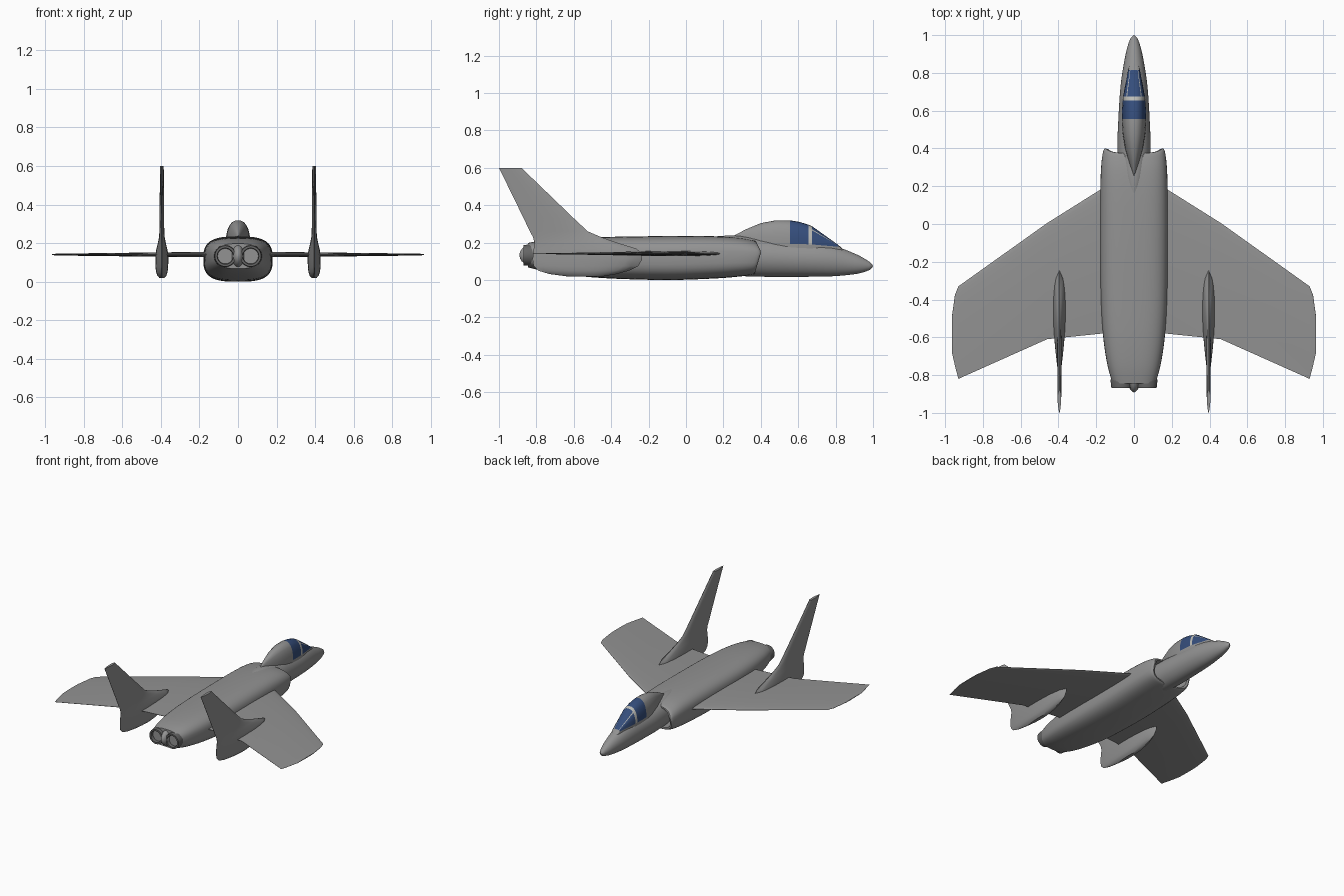
import bpy, bmesh, math

if "Cube" in bpy.data.objects:
    bpy.data.objects.remove(bpy.data.objects["Cube"])


def material(name, rgb):
    m = bpy.data.materials.new(name)
    m.diffuse_color = (*rgb, 1)
    m.use_nodes = True
    m.node_tree.nodes["Principled BSDF"].inputs["Base Color"].default_value = m.diffuse_color
    return m


GREY = material("airframe_grey", (0.29, 0.29, 0.29))
BLUE = material("canopy_blue", (0.035, 0.075, 0.2))
PALE = material("frame_pale_grey", (0.5, 0.5, 0.47))
DARK = material("nozzle_dark_grey", (0.13, 0.13, 0.13))


def loft(name, rings, mats=(GREY,), pick=None, mirror=False, angle=35):
    """Skin a closed surface through rings; pick(ring, side) gives a material index."""
    bm = bmesh.new()
    vs = [[bm.verts.new(p) for p in r] for r in rings]
    n = len(rings[0])
    for i in range(len(vs) - 1):
        for j in range(n):
            k = (j + 1) % n
            f = bm.faces.new((vs[i][j], vs[i][k], vs[i + 1][k], vs[i + 1][j]))
            f.material_index = pick(i, j) if pick else 0
    bm.faces.new(vs[0])
    bm.faces.new(vs[-1])
    bmesh.ops.recalc_face_normals(bm, faces=bm.faces)
    me = bpy.data.meshes.new(name)
    bm.to_mesh(me)
    bm.free()
    ob = bpy.data.objects.new(name, me)
    bpy.context.collection.objects.link(ob)
    for m in mats:
        me.materials.append(m)
    if mirror:
        ob.modifiers.new("mirror", 'MIRROR').use_mirror_merge = False
    bpy.ops.object.select_all(action='DESELECT')
    bpy.context.view_layer.objects.active = ob
    ob.select_set(True)
    bpy.ops.object.shade_smooth_by_angle(angle=math.radians(angle))
    return ob


def power(v, e):
    return math.copysign(abs(v) ** e, v)


def oval(y, hw, zb, zt, n=2.0, count=40, x=0.0):
    """Superellipse cross-section across the aircraft."""
    zc, hh = (zb + zt) / 2, (zt - zb) / 2
    ring = []
    for i in range(count):
        a = 2 * math.pi * i / count
        ring.append((x + hw * power(math.cos(a), 2 / n), y,
                     zc + hh * power(math.sin(a), 2 / n)))
    return ring


def smooth(rows, steps=4):
    """Catmull-Rom interpolation between section rows."""
    out = []
    for i in range(len(rows) - 1):
        p = [rows[max(i - 1, 0)], rows[i], rows[i + 1], rows[min(i + 2, len(rows) - 1)]]
        for s in range(steps):
            t = s / steps
            out.append([0.5 * (2 * b + (c - a) * t + (2 * a - 5 * b + 4 * c - d) * t * t
                               + (3 * b - a - 3 * c + d) * t ** 3)
                        for a, b, c, d in zip(*p)])
    return out + [list(rows[-1])]


# Forward fuselage: y, half width, bottom, top
nose = [(1.0, .002, .073, .077), (.985, .018, .055, .095), (.95, .031, .042, .117),
        (.9, .044, .031, .142), (.8, .062, .021, .18), (.7, .074, .018, .2),
        (.55, .083, .017, .212), (.4, .088, .018, .225), (.25, .078, .03, .238),
        (.1, .01, .1, .228)]
loft("forward_fuselage", [oval(*r) for r in nose[:1] + [tuple(r) for r in smooth(nose[1:])]])

# Main body with open intake at the front: y, half width, bottom, top, squareness
body = [(.39, .152, .035, .205, 3), (.375, .164, .027, .214, 3), (.3, .174, .018, .227, 3),
        (.15, .179, .008, .234, 3), (-.1, .18, .0, .235, 3), (-.4, .176, .008, .231, 3),
        (-.6, .163, .024, .226, 2.9), (-.75, .14, .045, .215, 2.8), (-.845, .113, .068, .198, 2.7)]
intake = [(.2, .13, .05, .19, 3), (.385, .138, .045, .195, 3)]


def slant(ring):
    out = []
    for x, y, z in ring:
        w = min(1, max(0, (y - .15) / .2))
        out.append((x, y - w * (.5 * max(0, z - .15) + .3 * max(0, .15 - z) - .012), z))
    return out


loft("main_body", [slant(oval(*r)) for r in intake + smooth(body)], angle=40)

# Canopy: y, half width, sill height, top
canopy = [(.85, .02, .15, .155), (.815, .031, .178, .187), (.675, .058, .19, .287),
          (.655, .06, .191, .296), (.605, .063, .192, .311), (.555, .064, .194, .319),
          (.48, .06, .2, .319), (.4, .047, .2, .304), (.32, .025, .2, .271),
          (.25, .003, .2, .234)]
half = [0, 12, 24, 36, 48, 54, 66, 78]
angles = half + [90] + [180 - a for a in reversed(half)]


def hood(y, hw, zs, zt):
    arc = [(hw * power(math.cos(math.radians(a)), .87), y,
            zs + (zt - zs) * math.sin(math.radians(a)) ** .87) for a in angles]
    return [(hw, y, .14)] + arc + [(-hw, y, .14)]


def canopy_colour(i, j):
    if not 1 <= j <= 16 or i not in (1, 2, 3, 4):
        return 0
    if i == 2 or (i == 1 and j in (5, 12)):
        return 2
    return 1


loft("canopy", [hood(*r) for r in canopy], (GREY, BLUE, PALE), canopy_colour)

# Wings: x, leading edge y, trailing edge y, half thickness
wing = [(.08, .245, -.575, .018), (.17, .187, -.58, .017), (.46, .005, -.61, .013),
        (.93, -.33, -.82, .006), (.948, -.375, -.75, .005), (.964, -.49, -.68, .003)]


def airfoil(x, le, te, t):
    us = [0, .01, .04, .1, .2, .35, .55, .78, 1]
    shape = [(u, 1.9 * math.sqrt(u) * (1 - u) ** .9 * 1.35 / 1.0 * .72 + .08) for u in us]
    top = [(x, le + (te - le) * u, .141 + t * min(h, 1)) for u, h in shape]
    low = [(x, le + (te - le) * u, .141 - t * min(h, 1)) for u, h in shape]
    return top + low[::-1]


loft("wing", [airfoil(*r) for r in wing], mirror=True)

# Tail fins with underwing pods: z, front y, rear y, half thickness
fin = [(.02, -.44, -.64, .012), (.032, -.37, -.73, .023), (.05, -.305, -.79, .029),
       (.075, -.255, -.815, .032), (.11, -.235, -.82, .033), (.145, -.24, -.818, .032),
       (.168, -.265, -.814, .028), (.2, -.37, -.81, .02), (.23, -.455, -.818, .014),
       (.26, -.525, -.835, .012), (.33, -.6, -.868, .011), (.6, -.88, -1.0, .009)]


def blade(z, front, rear, t):
    us = [i / 14 for i in range(15)]
    h = [t * max(0, math.sin(math.pi * u ** .68)) ** .8 + .0008 for u in us]
    right = [(.395 + w, front + (rear - front) * u, z) for u, w in zip(us, h)]
    left = [(.395 - w, front + (rear - front) * u, z) for u, w in zip(us, h)]
    return right + left[::-1]


loft("tail_fin", [blade(*r) for r in fin], mirror=True)

# Engine nozzles: y, radius
nozzle = [(-.78, .05), (-.83, .058), (-.868, .054), (-.868, .042), (-.83, .038)]
loft("engine_nozzle", [oval(y, r, .133 - r, .133 + r, 2, 32, .066) for y, r in nozzle],
     (DARK,), mirror=True, angle=30)

# Fairing between the nozzles
tail = []
for i in range(13):
    a = math.pi * (i + .1) / 12.2
    r = math.sin(a)
    tail.append(oval(-.8 + .091 * math.cos(a), .036 * r, .133 - .064 * r, .133 + .064 * r, 2, 24))
loft("tail_fairing", tail)
